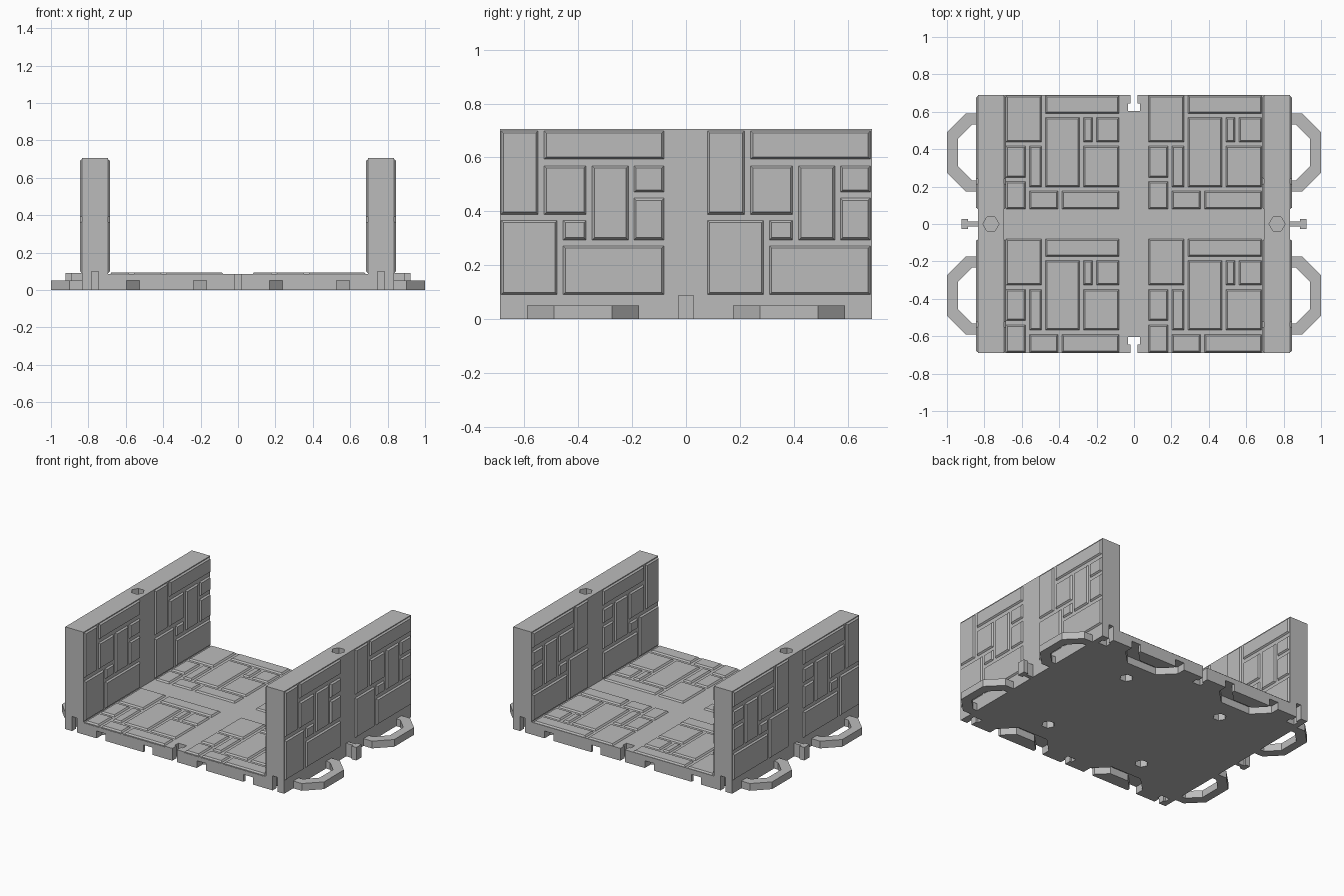
import bpy, bmesh, math
from mathutils import Matrix, Vector

cube = bpy.data.objects.get("Cube")
if cube:
    bpy.data.objects.remove(cube, do_unlink=True)

stone = bpy.data.materials.new("stone_grey")
stone.use_nodes = True
GREY = (0.5, 0.5, 0.5, 1)
stone.diffuse_color = GREY
stone.node_tree.nodes["Principled BSDF"].inputs["Base Color"].default_value = GREY

# Overall sizes
HX, HY, FLOOR, TOP = 0.835, 0.69, 0.085, 0.705
INNER = 0.695            # inner wall face
WALL_X = (HX + INNER) / 2
RELIEF, BEVEL = 0.01, 0.012
REPEAT = 0.766           # spacing between the repeated block patterns


def finish(name, bm):
    bmesh.ops.recalc_face_normals(bm, faces=bm.faces)
    mesh = bpy.data.meshes.new(name)
    bm.to_mesh(mesh)
    bm.free()
    mesh.materials.append(stone)
    obj = bpy.data.objects.new(name, mesh)
    bpy.context.collection.objects.link(obj)
    return obj


def loft(bm, lower, upper):
    """Solid between two matching outlines."""
    a = [bm.verts.new(p) for p in lower]
    b = [bm.verts.new(p) for p in upper]
    bm.faces.new(a)
    bm.faces.new(b)
    n = len(a)
    for i in range(n):
        j = (i + 1) % n
        bm.faces.new((a[i], a[j], b[j], b[i]))


def prism(bm, outline, z0, z1, place=Matrix()):
    loft(bm, *[[place @ Vector((x, y, z)) for x, y in outline] for z in (z0, z1)])


def block(bm, u0, u1, v0, v1, place):
    """Raised stone with chamfered edges; place maps (u, v, height) to the model."""
    def ring(i, h):
        return [place @ Vector(p) for p in ((u0 + i, v0 + i, h), (u1 - i, v0 + i, h),
                                            (u1 - i, v1 - i, h), (u0 + i, v1 - i, h))]
    loft(bm, ring(0, -0.005), ring(BEVEL, RELIEF))


def clip_loop(grow=0):
    """C-shaped outline: x is distance out from the edge, y runs along it."""
    lo, hi, d, c, t = 0.175 - grow, 0.59 + grow, 0.155 + grow, 0.1, 0.058 + 2 * grow
    k = c - t * 0.41
    outer = [(-0.01, lo), (d - c, lo), (d, lo + c), (d, hi - c), (d - c, hi), (-0.01, hi)]
    lo, hi, d = lo + t, hi - t, d - t
    c = k
    inner = [(-0.01, hi), (d - c, hi), (d, hi - c), (d, lo + c), (d - c, lo), (-0.01, lo)]
    return outer + inner


def tee(stem, head, neck, end):
    """T-shaped outline pointing along +x."""
    return [(-0.01, -stem), (neck, -stem), (neck, -head), (end, -head),
            (end, head), (neck, head), (neck, stem), (-0.01, stem)]


def hexagon(x, y, r=0.043):
    return [(x + r * math.cos(i * math.pi / 3), y + r * math.sin(i * math.pi / 3))
            for i in range(6)]


def mirror(sx, sy):
    return Matrix.Diagonal((sx, sy, 1, 1))


SIGNS = (-1, 1)

# Body: floor and two walls as one U-shaped section
section = [(-HX, 0), (HX, 0), (HX, TOP), (INNER, TOP), (INNER, FLOOR),
           (-INNER, FLOOR), (-INNER, TOP), (-HX, TOP)]
bm = bmesh.new()
loft(bm, [(x, -HY, z) for x, z in section], [(x, HY, z) for x, z in section])
body = finish("floor_and_walls", bm)

# Connector sockets and peg holes cut out of the body
bm = bmesh.new()
inward = Matrix.Translation((0, HY, 0)) @ Matrix.Rotation(-math.pi / 2, 4, 'Z')
for sy in SIGNS:
    for x in (-WALL_X, 0, WALL_X):
        place = mirror(1, sy) @ Matrix.Translation((x, 0, 0)) @ inward
        prism(bm, tee(0.018, 0.032, 0.045, 0.085), -0.01, 0.1, place)
    for sx in SIGNS:
        prism(bm, clip_loop(0.006), -0.01, 0.05, mirror(sx, sy) @ inward)
        prism(bm, hexagon(0.38 * sx, 0.38 * sy), -0.01, 0.05)
for sx in SIGNS:
    prism(bm, hexagon(WALL_X * sx, 0), TOP - 0.06, TOP + 0.01)
# turn the socket outlines so that they reach into the body
cutter = finish("socket_cutter", bm)
cutter.hide_render = True
cut = body.modifiers.new("sockets", 'BOOLEAN')
cut.operation, cut.solver, cut.object = 'DIFFERENCE', 'EXACT', cutter
bpy.context.view_layer.objects.active = body
body.select_set(True)
bpy.ops.object.modifier_apply(modifier=cut.name)
bpy.data.objects.remove(cutter, do_unlink=True)

# Wall stones: (y0, y1, z0, z1) for the front half, repeated behind
WALL = [(-.69, -.545, .385, .703), (-.53, -.078, .59, .703), (-.53, -.367, .385, .573),
        (-.352, -.21, .29, .573), (-.197, -.078, .467, .573), (-.197, -.078, .29, .453),
        (-.46, -.367, .29, .37), (-.69, -.474, .087, .37), (-.46, -.078, .087, .276)]
to_side = Matrix(((0, 0, 1, 0), (1, 0, 0, 0), (0, 1, 0, 0), (0, 0, 0, 1)))
for sx, side in zip(SIGNS, ("right", "left")):
    bm = bmesh.new()
    for face_x, out in ((HX, 1), (INNER, -1)):
        for shift in (0, REPEAT):
            place = (mirror(sx, 1) @ Matrix.Translation((face_x, shift, 0))
                     @ mirror(out, 1) @ to_side)
            for rect in WALL:
                block(bm, *rect, place)
    finish(side + "_wall_stones", bm)

# Floor stones: (x0, x1, y0, y1) for one quarter, repeated four times
PAVING = [(-.688, -.49, .435, .69), (-.476, -.075, .588, .69), (-.476, -.288, .195, .574),
          (-.275, -.218, .435, .574), (-.204, -.075, .435, .574), (-.275, -.075, .195, .42),
          (-.688, -.576, .245, .42), (-.562, -.49, .195, .42), (-.688, -.576, .075, .231),
          (-.562, -.403, .075, .18), (-.389, -.075, .075, .18)]
bm = bmesh.new()
for dx in (0, REPEAT - 0.004):
    for dy in (0, -REPEAT):
        for rect in PAVING:
            block(bm, *rect, Matrix.Translation((dx, dy, FLOOR)))
finish("floor_stones", bm)

# Side connectors: two loops and a T-shaped peg on each side
outward = Matrix.Translation((0.845, 0, 0))
for sx, side in zip(SIGNS, ("right", "left")):
    bm = bmesh.new()
    for sy in SIGNS:
        prism(bm, clip_loop(), 0, 0.05, mirror(sx, sy) @ outward)
    finish(side + "_clip_loops", bm)
    bm = bmesh.new()
    prism(bm, tee(0.013, 0.028, 0.042, 0.077), 0, 0.09, mirror(sx, 1) @ outward)
    finish(side + "_connector_peg", bm)
